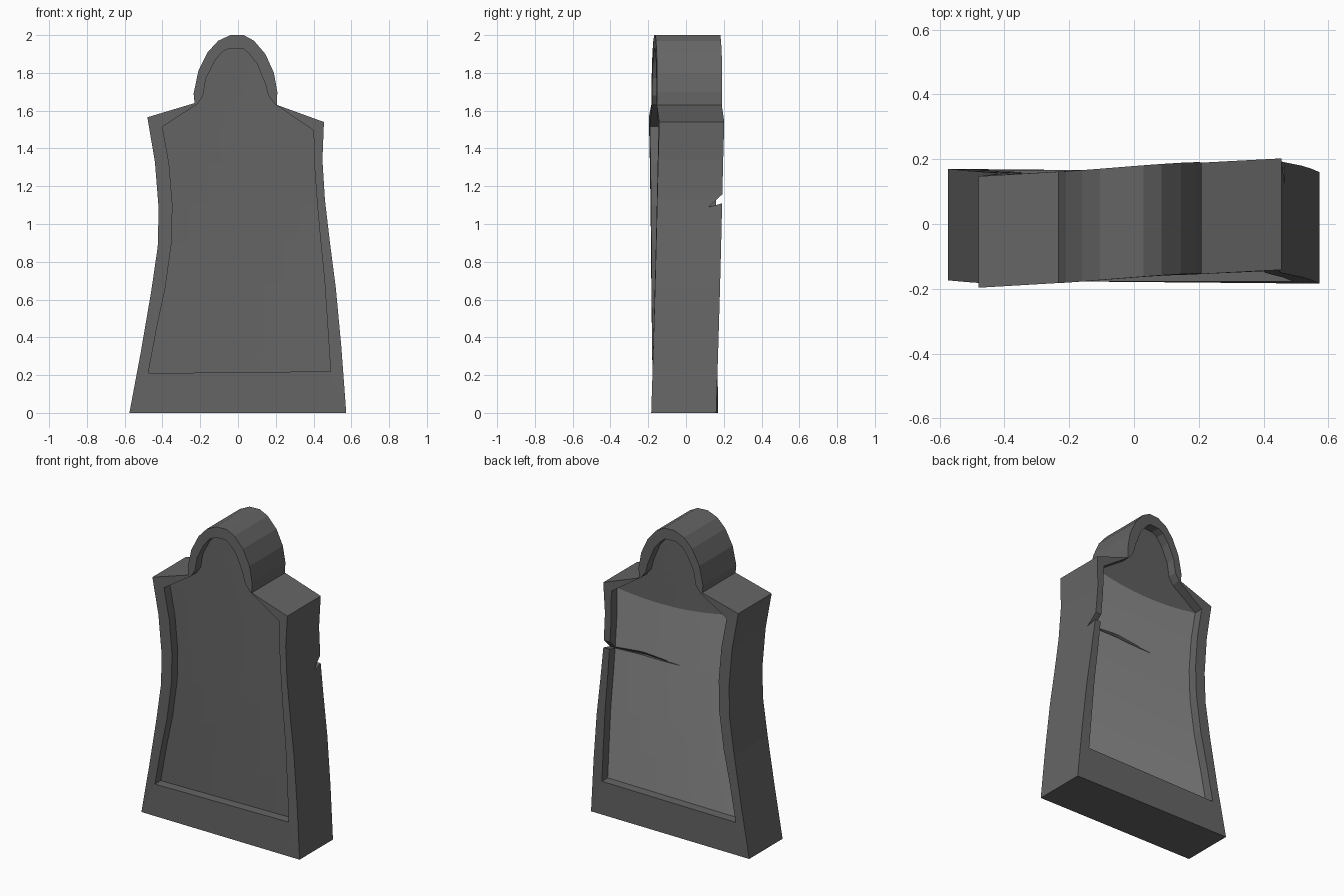
import bpy, bmesh

if "Cube" in bpy.data.objects:
    bpy.data.objects.remove(bpy.data.objects["Cube"])

def material(name, v):
    m = bpy.data.materials.new(name)
    m.diffuse_color = (v, v, v, 1)
    m.use_nodes = True
    m.node_tree.nodes["Principled BSDF"].inputs["Base Color"].default_value = m.diffuse_color
    return m

stone = material("dark_grey_stone", 0.13)
pale = material("pale_grey_panel", 0.28)

# Rows from bottom to top: outer left, inner left, inner right, outer right (x, z)
ROWS = [
    (-.575, 0, -.475, .21, .49, .22, .573, 0),
    (-.515, .32, -.43, .45, .475, .45, .547, .35),
    (-.46, .64, -.385, .66, .458, .70, .518, .66),
    (-.425, .88, -.352, .90, .435, .93, .487, .90),
    (-.42, 1.08, -.347, 1.10, .42, 1.10, .46, 1.13),
    (-.44, 1.33, -.365, 1.32, .405, 1.30, .447, 1.34),
    (-.48, 1.565, -.40, 1.515, .40, 1.495, .455, 1.54),
    (-.23, 1.64, -.215, 1.635, .195, 1.635, .207, 1.63),
    (-.235, 1.69, -.185, 1.68, .16, 1.68, .208, 1.70),
    (-.21, 1.81, -.17, 1.77, .145, 1.74, .19, 1.80),
    (-.16, 1.91, -.125, 1.86, .10, 1.85, .145, 1.90),
    (-.105, 1.97, -.085, 1.91, .06, 1.90, .085, 1.97),
    (-.04, 2.0, -.045, 1.93, .025, 1.93, .03, 2.0),
]
N, COLS, HALF, DEPTH = len(ROWS), 8, 0.172, 0.06

def slab_y(x, z):
    # centre line of the gently twisted slab
    return -.007 + .007 * z + x * (.044 * z - .009)

bm = bmesh.new()

def vert(x, z, off):
    return bm.verts.new((x, slab_y(x, z) + off, z))

def build_side(s):
    """Rim, recess walls and recess floor of one side; returns the outer loops."""
    oL = [vert(r[0], r[1], s * HALF) for r in ROWS]
    oR = [vert(r[6], r[7], s * HALF) for r in ROWS]
    rim, floor = [], []
    for i, r in enumerate(ROWS):
        a, b = [], []
        for c in range(COLS + 1):
            u = c / COLS
            x, z = r[2] + (r[4] - r[2]) * u, r[3] + (r[5] - r[3]) * u
            if c in (0, COLS) or i in (0, N - 1):
                a.append(vert(x, z, s * HALF))
            else:
                a.append(None)
            sag = .04 * (1 - (2 * u - 1) ** 2) if i == 6 else 0
            b.append(vert(x, z - sag, s * (HALF - DEPTH)))
        rim.append(a)
        floor.append(b)
    for i in range(N - 1):
        j = i + 1
        bm.faces.new((oL[i], rim[i][0], rim[j][0], oL[j]))
        bm.faces.new((rim[i][-1], oR[i], oR[j], rim[j][-1]))
        for c in (0, -1):
            bm.faces.new((rim[i][c], floor[i][c], floor[j][c], rim[j][c]))
        for c in range(COLS):
            f = bm.faces.new((floor[i][c], floor[i][c + 1], floor[j][c + 1], floor[j][c]))
            if s > 0 and i < 6:
                f.material_index = 1        # pale panel on the back
    for i in (0, N - 1):
        bm.faces.new([oL[i], oR[i]] + rim[i][::-1])
        for c in range(COLS):
            bm.faces.new((rim[i][c], rim[i][c + 1], floor[i][c + 1], floor[i][c]))
    return oL + oR[::-1]

# Front and back, joined by the outer edge
front, back = build_side(-1), build_side(1)
for i in range(len(front)):
    j = (i + 1) % len(front)
    bm.faces.new((front[i], front[j], back[j], back[i]))

def finish(name, mesh_bm, mats):
    bmesh.ops.recalc_face_normals(mesh_bm, faces=mesh_bm.faces)
    me = bpy.data.meshes.new(name)
    mesh_bm.to_mesh(me)
    mesh_bm.free()
    for m in mats:
        me.materials.append(m)
    ob = bpy.data.objects.new(name, me)
    bpy.context.collection.objects.link(ob)
    return ob

slab = finish("headstone", bm, (stone, pale))

# Wedge-shaped crack across the right half of the back
cb = bmesh.new()
loops = []
for x, tip, w in ((.65, .125, 1), (.44, .12, 1), (.22, .09, 1.1), (.05, .10, .6)):
    loops.append([cb.verts.new(p) for p in
                  ((x, tip, 1.09), (x, .27, 1.10 + .03 * w), (x, .27, 1.10 + .13 * w))])
end = cb.verts.new((-.06, .112, 1.095))
cb.faces.new(loops[0])
for a, b in zip(loops, loops[1:]):
    for k in range(3):
        cb.faces.new((a[k], a[(k + 1) % 3], b[(k + 1) % 3], b[k]))
for k in range(3):
    cb.faces.new((loops[-1][k], loops[-1][(k + 1) % 3], end))
cutter = finish("crack_cutter", cb, (stone,))
cutter.hide_render = True

mod = slab.modifiers.new("crack", 'BOOLEAN')
mod.operation = 'DIFFERENCE'
mod.solver = 'EXACT'
mod.object = cutter
bpy.context.view_layer.objects.active = slab
slab.select_set(True)
bpy.ops.object.modifier_apply(modifier="crack")
bpy.data.objects.remove(cutter)
